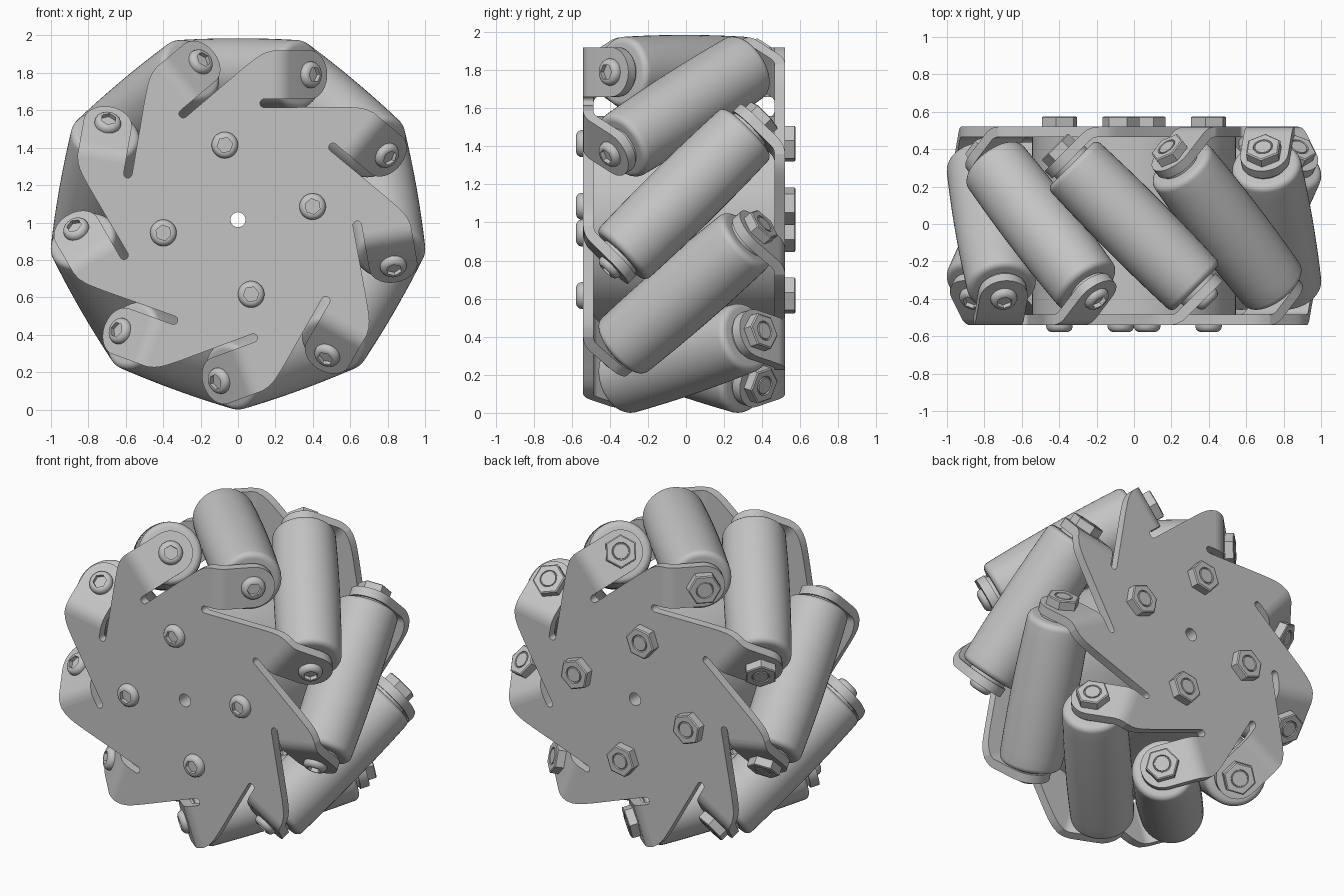
import bpy, bmesh
from math import sin, cos, pi, radians
from mathutils import Matrix, Vector

COUNT = 9                  # rollers around the wheel
STEP = 2 * pi / COUNT
AXIS_R = 0.775             # distance of roller axes from the wheel centre
PLATE_OUT, PLATE_T = 0.53, 0.055
EAR_S = 0.544              # outer face of the ears along a roller axis
EAR_W = 0.13               # half width of an ear
BEND_V, BEND_R = 0.19, 0.12
WHEEL = Matrix.Translation((0, -0.01, 1.015))

if "Cube" in bpy.data.objects:
    bpy.data.objects.remove(bpy.data.objects["Cube"])

metal = bpy.data.materials.new("light_grey_metal")
metal.use_nodes = True
grey = (0.55, 0.55, 0.55, 1)
metal.diffuse_color = grey
metal.node_tree.nodes["Principled BSDF"].inputs["Base Color"].default_value = grey


def finish(bm, name, angle=32):
    """Turn a bmesh into a smooth mesh with sharp edges kept."""
    bmesh.ops.recalc_face_normals(bm, faces=bm.faces)
    mesh = bpy.data.meshes.new(name)
    bm.to_mesh(mesh)
    bm.free()
    mesh.shade_smooth()
    mesh.set_sharp_from_angle(angle=radians(angle))
    mesh.materials.append(metal)
    return mesh


def place(name, mesh, matrix):
    obj = bpy.data.objects.new(name, mesh)
    obj.matrix_world = WHEEL @ matrix
    bpy.context.collection.objects.link(obj)


def lathe(name, profile, seg=24, closed=False):
    """Revolve (radius, height, is_hexagon) points around local z."""
    bm = bmesh.new()
    rings = []
    for r, h, hexa in profile:
        ring = []
        for i in range(seg):
            a = 2 * pi * i / seg
            rr = r * cos(pi / 6) / cos(a % (pi / 3) - pi / 6) if hexa else r
            ring.append(bm.verts.new((rr * cos(a), rr * sin(a), h)))
        rings.append(ring)
    pairs = list(zip(rings, rings[1:]))
    if closed:
        pairs.append((rings[-1], rings[0]))
    for a, b in pairs:
        for i in range(seg):
            j = (i + 1) % seg
            bm.faces.new((a[i], a[j], b[j], b[i]))
    bmesh.ops.remove_doubles(bm, verts=bm.verts, dist=1e-5)
    return finish(bm, name)


def spin(k):
    return Matrix.Rotation(k * STEP, 4, 'Y')


def along(direction):
    return Vector(direction).to_track_quat('Z', 'Y').to_matrix().to_4x4()


# Barrel roller with rounded ends
half, fillet, r_end, r_mid = 0.47, 0.035, 0.186, 0.195
side = []
for i in range(7):
    t = i / 6
    side.append((r_mid - (r_mid - r_end) * t * t, t * (half - fillet), False))
for i in range(1, 6):
    a = pi / 2 * i / 5
    side.append((r_end - fillet * (1 - cos(a)), half - fillet * (1 - sin(a)), False))
side.append((0, half, False))
lower = [(r, -h, f) for r, h, f in reversed(side[1:])]
roller = lathe("roller", lower + side, 48)

# Spacer, button head bolt and hexagon nut
spacer = lathe("spacer", [(0, 0, 0), (0.115, 0, 0), (0.115, 0.022, 0), (0, 0.022, 0)], 32)
bolt_head = lathe("bolt_head", [
    (0, -0.005, 0), (0.071, -0.005, 0), (0.071, 0.01, 0), (0.067, 0.022, 0),
    (0.058, 0.032, 0), (0.046, 0.037, 0), (0.042, 0.037, 1), (0.042, 0.012, 1), (0, 0.012, 0)])
nut = lathe("nut", [
    (0, -0.005, 0), (0.1, -0.005, 1), (0.1, 0.05, 1), (0.092, 0.055, 1),
    (0.053, 0.055, 0), (0.05, 0.048, 0), (0.046, 0.048, 0), (0.044, 0.055, 0), (0, 0.055, 0)])

# Hub drum with a bore through it
inner_y = PLATE_OUT - PLATE_T
hub = lathe("hub", [(0.04, -inner_y, 0), (0.545, -inner_y, 0),
                    (0.545, inner_y, 0), (0.04, inner_y, 0)], 64, closed=True)
place("hub", hub, along((0, 1, 0)))


def add_ear(bm, matrix):
    """Bent tab that turns 45 degrees inward and ends in a round tip."""
    stations = []          # outer point, inner point, half width in (v, depth)
    for i in range(7):
        a = pi / 4 * i / 6
        d = Vector((sin(a), cos(a)))
        c = Vector((BEND_V, PLATE_OUT - BEND_R))
        stations.append((c + d * BEND_R, c + d * (BEND_R - PLATE_T), EAR_W))
    normal = Vector((1, 1)).normalized()
    forward = Vector((1, -1)).normalized()
    for i in range(11):
        b = radians(87) * i / 10
        o = normal * EAR_S + forward * (EAR_W * sin(b))
        stations.append((o, o - normal * PLATE_T, EAR_W * cos(b)))
    rings = []
    for o, n, w in stations:
        corners = ((o, w), (o, -w), (n, -w), (n, w))
        rings.append([bm.verts.new(matrix @ Vector((p.x, -p.y, AXIS_R + q)))
                      for p, q in corners])
    for a, b in zip(rings, rings[1:]):
        for i in range(4):
            j = (i + 1) % 4
            bm.faces.new((a[i], a[j], b[j], b[i]))
    bm.faces.new(rings[0])
    bm.faces.new(rings[-1])


# Side plate: swept arms with relief slots, bore and bent ears
bm = bmesh.new()
sector = [(0.03, 0.812), (0.06, 0.836), (0.09, 0.86), (0.12, 0.88), (0.15, 0.895),
          (BEND_V, AXIS_R + EAR_W), (BEND_V, AXIS_R - EAR_W)]
slot_r = 0.0225
for i in range(9):
    a = pi / 2 + pi * i / 8
    sector.append((0.14 + slot_r * cos(a), AXIS_R - EAR_W - slot_r + slot_r * sin(a)))
outline = [spin(k) @ Vector((v, -PLATE_OUT, u)) for k in range(COUNT) for v, u in sector]
bore = [Vector((0.04 * cos(a), -PLATE_OUT, 0.04 * sin(a)))
        for a in (2 * pi * i / 32 for i in range(32))]
edges = []
for loop in (outline, bore):
    vs = [bm.verts.new(p) for p in loop]
    edges += [bm.edges.new((vs[i - 1], vs[i])) for i in range(len(vs))]
bmesh.ops.triangle_fill(bm, use_beauty=True, use_dissolve=False, edges=edges,
                        normal=(0, -1, 0))
ext = bmesh.ops.extrude_face_region(bm, geom=bm.faces[:], use_keep_orig=True)
moved = [g for g in ext["geom"] if isinstance(g, bmesh.types.BMVert)]
bmesh.ops.translate(bm, verts=moved, vec=(0, PLATE_T, 0))
for k in range(COUNT):
    add_ear(bm, spin(k))
plate = finish(bm, "side_plate")
turn = Matrix.Rotation(pi, 4, 'Z')
place("front_plate", plate, Matrix.Identity(4))
place("back_plate", plate, turn)

# Rollers with their spacers, bolts and nuts
front_dir, back_dir = along((1, -1, 0)), along((-1, 1, 0))
for k in range(COUNT):
    base = spin(k) @ Matrix.Translation((0, 0, AXIS_R))
    n = k + 1
    place(f"roller_{n}", roller, base @ back_dir)
    for label, facing, cap in (("front", front_dir, bolt_head), ("back", back_dir, nut)):
        place(f"{label}_spacer_{n}", spacer,
              base @ facing @ Matrix.Translation((0, 0, half - 0.002)))
        place(f"{label}_roller_{cap.name}_{n}", cap,
              base @ facing @ Matrix.Translation((0, 0, EAR_S)))

# Four bolts clamping the plates to the hub
for k in range(4):
    base = Matrix.Rotation(radians(-10) + k * pi / 2, 4, 'Y')
    for label, sign, cap in (("front", -1, bolt_head), ("back", 1, nut)):
        place(f"{label}_hub_{cap.name}_{k + 1}", cap,
              base @ Matrix.Translation((0, sign * PLATE_OUT, 0.405)) @ along((0, sign, 0)))
